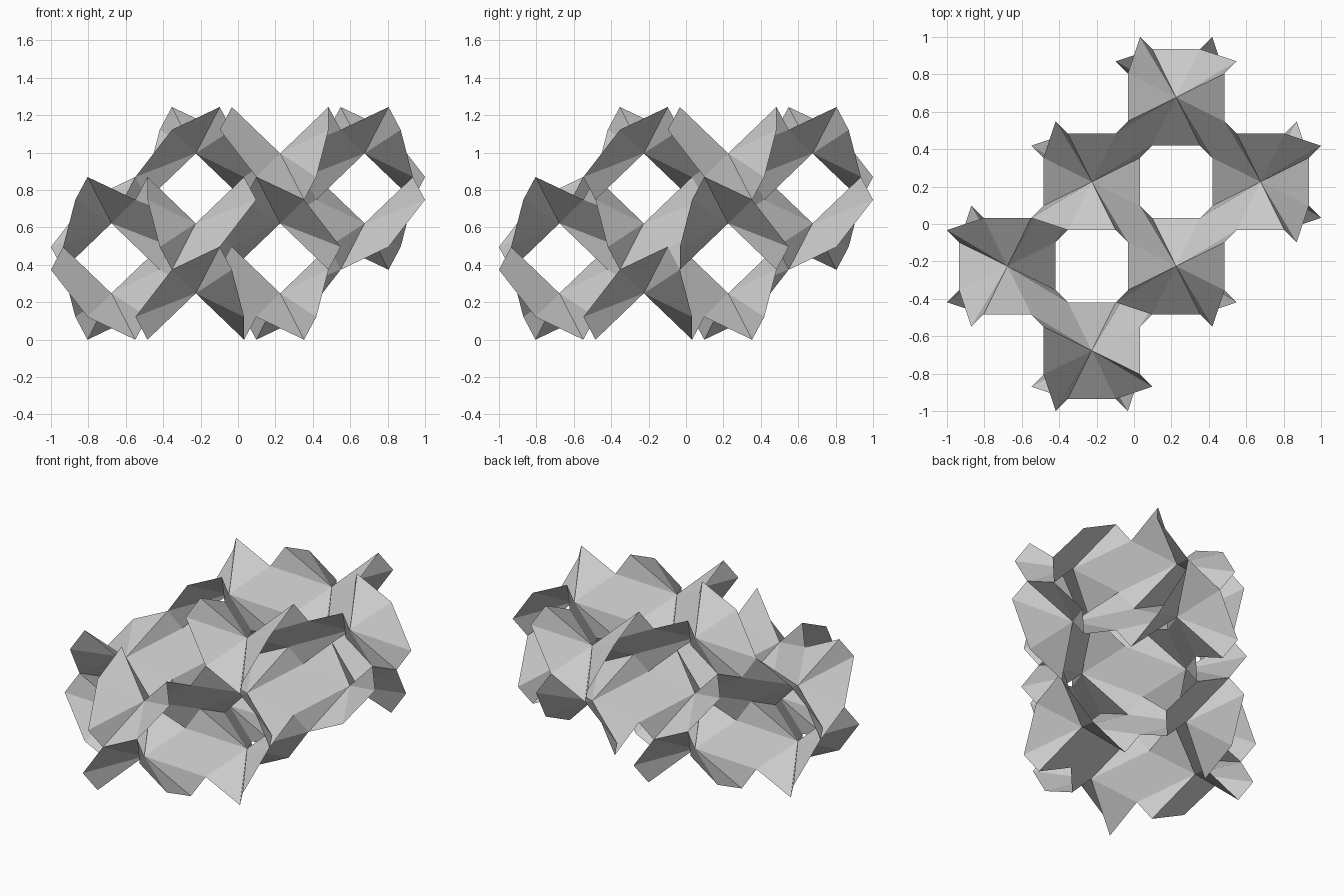
import bpy
import bmesh
from mathutils import Vector, Matrix

cube = bpy.data.objects.get("Cube")
if cube:
    bpy.data.objects.remove(cube, do_unlink=True)

# Lattice spacing and the size of the zigzag octagon openings
H, Q = 0.4512, 0.374           # half period across, half period upward
L, S, D = 0.193, 0.128, 0.061  # opening: long offset, short offset, zigzag height
BASE = Q + D
NEAR, FAR = H - L, H - S
HIGH, LOW = Q / 2 + D, Q / 2 - D

# One wing of a saddle, fanned from the saddle centre
ROOT = Vector((0, 0, 0))
RIM = [Vector(p) for p in (
    (-S, -NEAR, -HIGH),
    (S, -NEAR, -LOW),
    (FAR, -L, LOW),
    (NEAR, -S, HIGH),
)]
QUARTER = Matrix(((0, -1, 0), (1, 0, 0), (0, 0, 1)))
TWIST = Matrix(((0, -1, 0), (1, 0, 0), (0, 0, -1)))  # quarter turn, upside down
MIRROR = Matrix(((-1, 0, 0), (0, 1, 0), (0, 0, 1)))


def add_saddle(bm, centre, turned, mirrored):
    """Four alternating wings around one centre."""
    place = Matrix.Identity(3)
    if mirrored:
        place = MIRROR
    if turned:
        place = QUARTER @ place
    for _ in range(4):
        for a, b in zip(RIM, RIM[1:]):
            bm.faces.new([bm.verts.new(centre + place @ p) for p in (ROOT, a, b)])
        place = place @ TWIST


# Two rings of four necks; each neck has a saddle above and below
sites = {}
for side, level in ((1, BASE + Q), (-1, BASE)):
    for i, (dx, dy) in enumerate(((1, 0), (0, 1), (-1, 0), (0, -1))):
        along_y = i % 2 == 0
        for up in (1, -1):
            c = Vector((side * H / 2 + dx * H, side * H / 2 + dy * H, level + up * Q / 2))
            key = tuple(round(v, 3) for v in c)
            sites[key] = (c, along_y == (up == 1), up == side)

bm = bmesh.new()
for centre, turned, mirrored in sites.values():
    add_saddle(bm, centre, turned, mirrored)
bmesh.ops.remove_doubles(bm, verts=bm.verts, dist=0.002)
bmesh.ops.recalc_face_normals(bm, faces=bm.faces)

mesh = bpy.data.meshes.new("saddle_lattice")
bm.to_mesh(mesh)
bm.free()
lattice = bpy.data.objects.new("saddle_lattice", mesh)
bpy.context.collection.objects.link(lattice)

# Single plain grey
grey = bpy.data.materials.new("plain_grey")
grey.use_nodes = True
colour = (0.6, 0.6, 0.6, 1)
grey.diffuse_color = colour
grey.node_tree.nodes["Principled BSDF"].inputs["Base Color"].default_value = colour
mesh.materials.append(grey)
